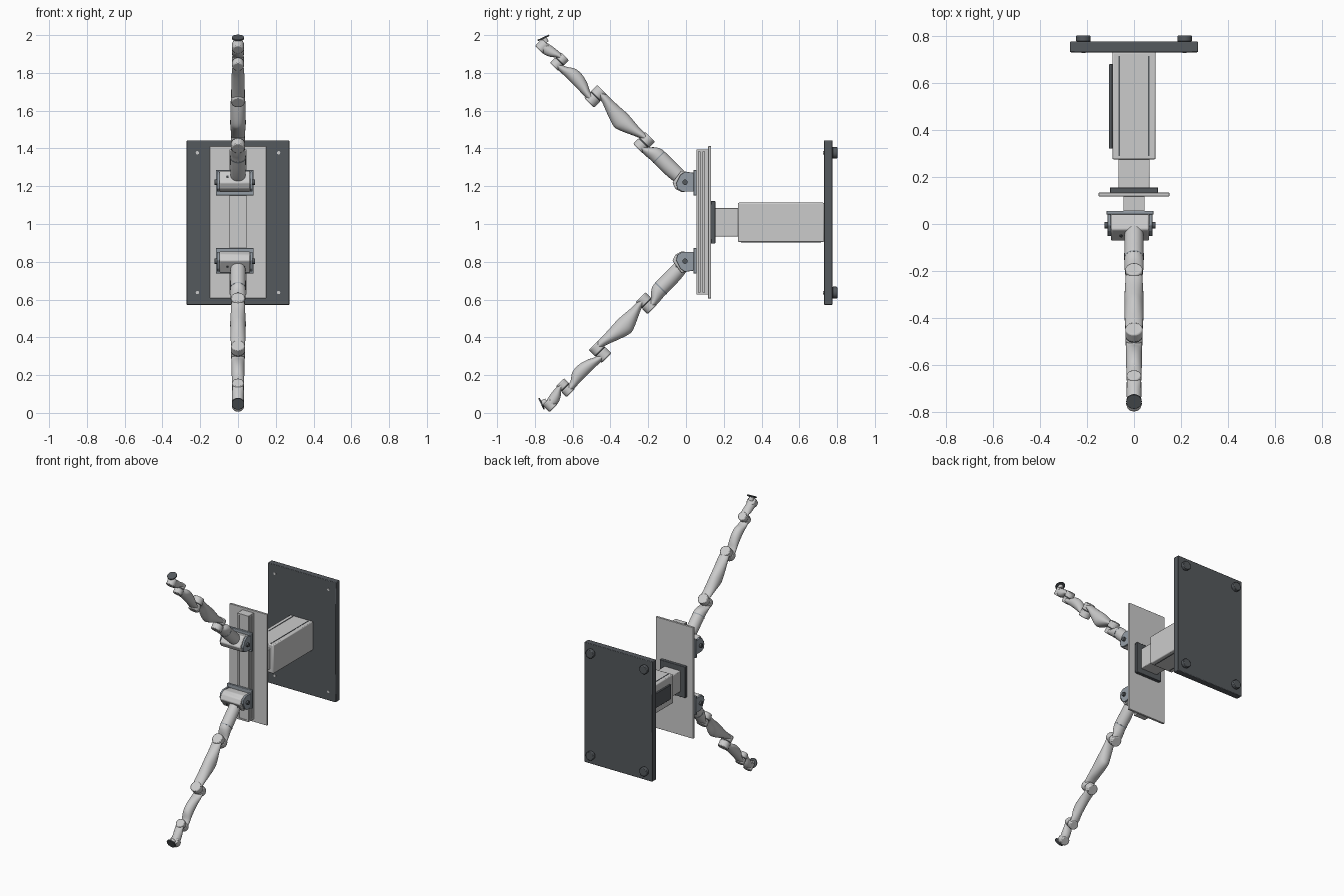
import bpy, bmesh, math
from mathutils import Matrix, Vector

if "Cube" in bpy.data.objects:
    bpy.data.objects.remove(bpy.data.objects["Cube"])


def material(name, rgb):
    m = bpy.data.materials.new(name)
    m.diffuse_color = (*rgb, 1)
    m.use_nodes = True
    m.node_tree.nodes["Principled BSDF"].inputs["Base Color"].default_value = m.diffuse_color
    return m


DARK = material("dark_grey", (0.09, 0.10, 0.11))
SLATE = material("slate", (0.30, 0.34, 0.38))
LIGHT = material("light_grey", (0.62, 0.62, 0.61))


def finish(name, bm, mat=None, matrix=None, bevel=0, smooth=True):
    bmesh.ops.recalc_face_normals(bm, faces=bm.faces)
    me = bpy.data.meshes.new(name)
    bm.to_mesh(me)
    bm.free()
    ob = bpy.data.objects.new(name, me)
    bpy.context.collection.objects.link(ob)
    if mat:
        me.materials.append(mat)
    if matrix:
        ob.matrix_world = matrix
    if bevel:
        b = ob.modifiers.new("bevel", 'BEVEL')
        b.width, b.segments = bevel, 2
    if smooth:
        bpy.ops.object.select_all(action='DESELECT')
        ob.select_set(True)
        bpy.context.view_layer.objects.active = ob
        bpy.ops.object.shade_smooth_by_angle(angle=math.radians(35))
    return ob


def box(name, x, y, z, mat=None, bevel=0):
    bm = bmesh.new()
    bmesh.ops.create_cube(bm, size=1)
    for v in bm.verts:
        v.co = [(r[0] + r[1]) / 2 + c * (r[1] - r[0]) for r, c in zip((x, y, z), v.co)]
    return finish(name, bm, mat, None, bevel)


def cylinder(name, centre, axis, r, depth, mat=None, matrix=None, bevel=0, sides=32):
    bm = bmesh.new()
    rot = Vector(axis).to_track_quat('Z', 'Y').to_matrix().to_4x4()
    bmesh.ops.create_cone(bm, cap_ends=True, segments=sides, radius1=r, radius2=r,
                          depth=depth, matrix=Matrix.Translation(centre) @ rot)
    return finish(name, bm, mat, matrix, bevel)


def extrude(name, pts, vec, mat=None, bevel=0):
    bm = bmesh.new()
    f = bm.faces.new([bm.verts.new(p) for p in pts])
    geo = bmesh.ops.extrude_face_region(bm, geom=[f])
    bmesh.ops.translate(bm, vec=vec, verts=[g for g in geo['geom'] if isinstance(g, bmesh.types.BMVert)])
    return finish(name, bm, mat, None, bevel)


def catmull(p, t):
    i = min(int(t), len(p) - 2)
    u = t - i
    a, b, c, d = (p[max(0, min(len(p) - 1, i + k))] for k in (-1, 0, 1, 2))
    return [0.5 * (2 * b[k] + (c[k] - a[k]) * u + (2 * a[k] - 5 * b[k] + 4 * c[k] - d[k]) * u * u
                   + (3 * b[k] - a[k] - 3 * c[k] + d[k]) * u ** 3) for k in range(4)]


def link(name, stations, matrix, sides=28, steps=4):
    """Smooth loft; stations are (along, offset, radius across offset, radius in x)."""
    bm = bmesh.new()
    rings = []
    for i in range((len(stations) - 1) * steps + 1):
        s, n, rn, rx = catmull(stations, i / steps)
        rings.append([bm.verts.new((rx * math.cos(a), n + rn * math.sin(a), s))
                      for a in (2 * math.pi * k / sides for k in range(sides))])
    for r, q in zip(rings, rings[1:]):
        for k in range(sides):
            j = (k + 1) % sides
            bm.faces.new((r[k], r[j], q[j], q[k]))
    bm.faces.new(rings[0])
    bm.faces.new(rings[-1])
    return finish(name, bm, LIGHT, matrix)


# Base plate with four feet behind and screws in front
box("base_plate", (-.272, .272), (.73, .776), (.572, 1.442), DARK, .004)
for x in (-.215, .215):
    for z in (.637, 1.377):
        cylinder("foot", (x, .788, z), (0, 1, 0), .031, .026, DARK, bevel=.004)
        cylinder("plate_screw", (x, .729, z), (0, 1, 0), .009, .006, LIGHT, sides=16)

# Telescopic column
box("outer_column", (-.092, .092), (.275, .731), (.905, 1.113), LIGHT, .006)
box("inner_column", (-.066, .066), (.15, .28), (.934, 1.084), LIGHT, .004)
for x in (-.062, .062):
    for z in (.9045, 1.1135):
        box("column_groove", (x - .003, x + .003), (.29, .715), (z - .0015, z + .0015), DARK)
box("control_box", (-.106, -.091), (.32, .68), (.955, 1.06), DARK, .003)

# Mounting plates and slotted rail
box("column_flange", (-.102, .102), (.132, .155), (.896, 1.122), DARK, .003)
box("back_panel", (-.15, .15), (.117, .133), (.606, 1.412), LIGHT, .002)
half = [(.045, .118), (.045, .098), (.036, .098), (.036, .09), (.045, .09), (.045, .074),
        (.036, .074), (.036, .067), (.045, .067), (.045, .055), (.03, .055), (.03, .061)]
outline = half + [(-x, y) for x, y in reversed(half)]
extrude("rail", [(x, y, .627) for x, y in outline], (0, 0, .768), LIGHT)
for z in (.627, 1.385):
    box("rail_end_cap", (-.044, .044), (.056, .117), (z, z + .01), LIGHT)


def bracket(zp, m):
    # Carriage plate, hinge housing and the two side ears
    zs = sorted((zp - m * .07, zp + m * .065))
    box("carriage_plate", (-.117, .083), (.04, .056), zs, SLATE, .003)
    body = [(.042, .045), (.042, -.045), (-.025, -.052), (-.056, -.035), (-.072, -.002),
            (-.024, .062), (.005, .055)]
    extrude("hinge_housing", [(-.098, y, zp + m * z) for y, z in body], (.162, 0, 0), LIGHT, .006)
    ear = [(.042, .05), (.042, -.05), (-.02, -.05), (-.046, -.034), (-.052, -.005),
           (-.03, .04), (-.005, .056)]
    for x in (-.112, .064):
        extrude("hinge_ear", [(x, y, zp + m * z) for y, z in ear], (.014, 0, 0), SLATE, .002)
    for x in (-.119, .083):
        cylinder("hinge_pin", (x + .001, -.005, zp), (1, 0, 0), .014, .014, DARK, sides=20)
    for x in (-.055, .03):
        cylinder("housing_screw", (x, -.05, zp + m * .03), (0, -.78, m * .62), .006, .008, DARK, sides=12)


def arm(prefix, zp, angle):
    # Local axes: z runs along the arm, y is the sideways joint axis
    m = Matrix.Translation((0, 0, zp)) @ Matrix.Rotation(angle, 4, 'X')
    link(prefix + "_shoulder_link", [
        (.02, 0, .036, .036), (.06, -.004, .040, .040), (.13, -.007, .042, .041), (.21, -.008, .041, .041),
        (.245, -.018, .034, .040), (.275, -.032, .021, .037), (.305, -.034, .019, .033)], m)
    link(prefix + "_upper_link", [
        (.305, .015, .019, .033), (.335, .012, .019, .036), (.38, .002, .028, .038), (.44, -.009, .044, .041),
        (.48, -.012, .049, .041), (.55, -.003, .036, .040), (.61, .008, .024, .038), (.66, .012, .018, .033)], m)
    link(prefix + "_fore_link", [
        (.66, -.043, .019, .033), (.70, -.038, .020, .035), (.74, -.028, .029, .034), (.79, -.021, .035, .034),
        (.84, -.023, .033, .033), (.885, -.038, .020, .031), (.925, -.042, .017, .028)], m)
    link(prefix + "_wrist_link", [
        (.925, .001, .015, .028), (.95, -.002, .016, .030), (.98, -.014, .026, .031),
        (1.01, -.022, .030, .031), (1.045, -.026, .027, .030)], m)
    # Elbow joints: two stacked drums side by side
    for s, r, lo, mid, hi in ((.305, .037, -.054, -.010, .036), (.66, .037, -.065, -.017, .032),
                              (.925, .031, -.062, -.021, .018)):
        for a, b in ((lo, mid - .001), (mid + .001, hi)):
            cylinder(prefix + "_joint_drum", (0, (a + b) / 2, s), (0, 1, 0), r, b - a, LIGHT, m, .006)
        cylinder(prefix + "_joint_seal", (0, mid, s), (0, 1, 0), r - .003, .006, DARK, m)
    # Tube collars
    for s, n, rr in ((.03, 0, .041), (.195, -.008, .0425)):
        cylinder(prefix + "_collar", (0, n, s), (0, 0, 1), rr, .006, SLATE, m)
    # Wrist end and tool flange
    cylinder(prefix + "_wrist_drum", (0, -.028, 1.045), (0, 1, 0), .031, .052, LIGHT, m, .006)
    tilt = Vector((0, .35, .94))
    c = Vector((0, .007, 1.074))
    cylinder(prefix + "_flange_neck", c - tilt * .014, tilt, .017, .03, LIGHT, m)
    cylinder(prefix + "_tool_flange", c, tilt, .033, .008, DARK, m, .001)


bracket(1.221, 1)
bracket(.803, -1)
arm("upper_arm", 1.221, math.radians(45))
arm("lower_arm", .803, math.radians(135))
